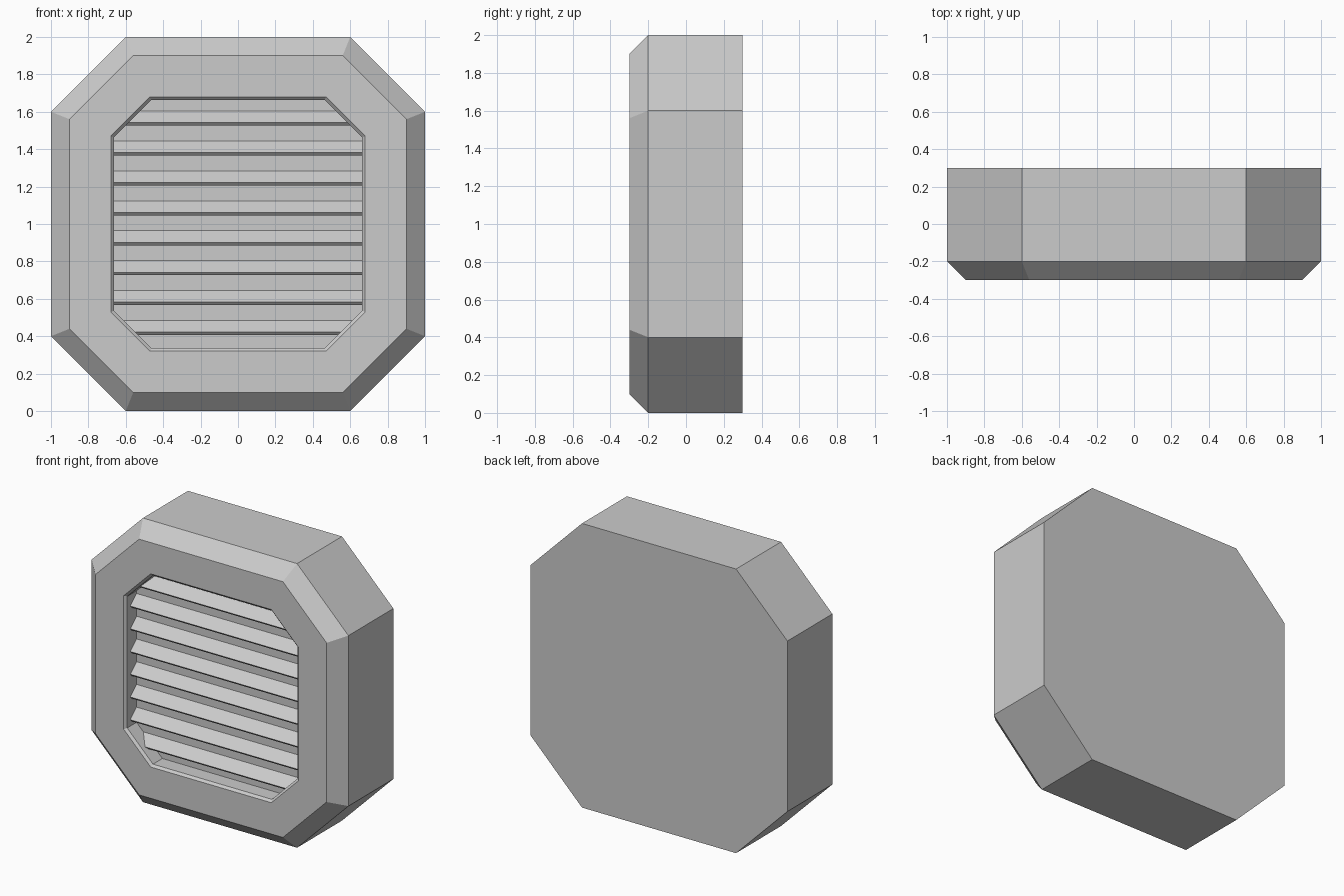
import bpy
import bmesh

if "Cube" in bpy.data.objects:
    bpy.data.objects.remove(bpy.data.objects["Cube"], do_unlink=True)

# Single painted-metal grey
grey = bpy.data.materials.new("light_grey")
grey.use_nodes = True
colour = (0.6, 0.6, 0.6, 1)
grey.diffuse_color = colour
grey.node_tree.nodes["Principled BSDF"].inputs["Base Color"].default_value = colour

CENTRE = 1.0


def finish(name, bm):
    bmesh.ops.recalc_face_normals(bm, faces=bm.faces)
    mesh = bpy.data.meshes.new(name)
    bm.to_mesh(mesh)
    bm.free()
    mesh.materials.append(grey)
    obj = bpy.data.objects.new(name, mesh)
    bpy.context.collection.objects.link(obj)
    return obj


def octagon(bm, half, flat, y):
    """Ring of eight vertices: half = half size, flat = half length of the straight sides."""
    pts = [(flat, half), (half, flat), (half, -flat), (flat, -half)]
    pts += [(-x, -z) for x, z in pts]
    return [bm.verts.new((x, y, CENTRE + z)) for x, z in pts]


# Housing: back, sides, chamfer, front rim, opening lip, recess wall and floor
bm = bmesh.new()
sections = [(1.0, 0.6, 0.3), (1.0, 0.6, -0.2), (0.9, 0.56, -0.3),
            (0.68, 0.47, -0.3), (0.664, 0.463, -0.284), (0.664, 0.463, -0.18)]
rings = [octagon(bm, *s) for s in sections]
for a, b in zip(rings, rings[1:]):
    for i in range(8):
        j = (i + 1) % 8
        bm.faces.new((a[i], a[j], b[j], b[i]))
bm.faces.new(rings[0])
bm.faces.new(rings[-1])
finish("housing", bm)

# Slanted louvre slats, their ends let into the housing wall
PROFILE = [(-0.25, 0), (-0.18, 0.062), (-0.165, 0.062), (-0.165, 0.046), (-0.235, -0.016)]
for n in range(8):
    z = 1.542 - 0.16 * n
    bm = bmesh.new()
    left, right = [[bm.verts.new((x, y, z + dz)) for y, dz in PROFILE] for x in (0.668, -0.668)]
    bm.faces.new(left)
    bm.faces.new(right)
    for i in range(len(PROFILE)):
        j = (i + 1) % len(PROFILE)
        bm.faces.new((left[i], left[j], right[j], right[i]))
    finish(f"louvre_slat_{n + 1}", bm)
